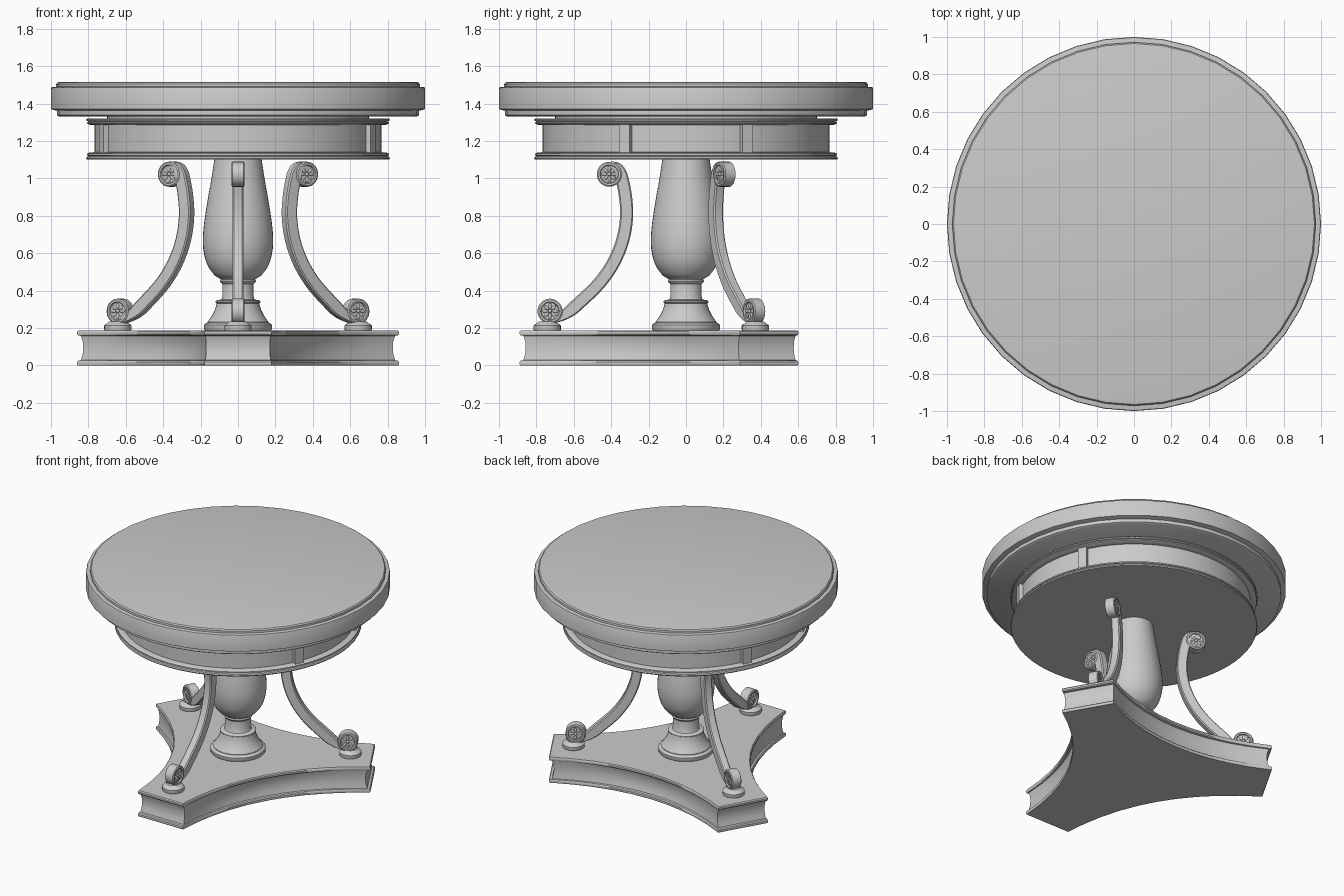
import bpy, bmesh, math
from math import sin, cos, pi, radians
from mathutils import Matrix, Vector

if "Cube" in bpy.data.objects:
    bpy.data.objects.remove(bpy.data.objects["Cube"])


def finish(name, bm, angle=35):
    bmesh.ops.remove_doubles(bm, verts=bm.verts, dist=1e-5)
    bmesh.ops.recalc_face_normals(bm, faces=bm.faces)
    me = bpy.data.meshes.new(name)
    bm.to_mesh(me)
    bm.free()
    ob = bpy.data.objects.new(name, me)
    bpy.context.collection.objects.link(ob)
    bpy.ops.object.select_all(action='DESELECT')
    ob.select_set(True)
    bpy.context.view_layer.objects.active = ob
    bpy.ops.object.shade_smooth_by_angle(angle=radians(angle))
    return ob


def loft(bm, rings):
    """Skin closed rings of equal length and cap both ends."""
    vs = [[bm.verts.new(p) for p in r] for r in rings]
    n = len(vs[0])
    for a, b in zip(vs, vs[1:]):
        for i in range(n):
            bm.faces.new((a[i], a[(i + 1) % n], b[(i + 1) % n], b[i]))
    bm.faces.new(vs[0][::-1])
    bm.faces.new(vs[-1])


def lathe(bm, profile, n, mat=Matrix()):
    loft(bm, [[mat @ Vector((r * cos(2 * pi * i / n), r * sin(2 * pi * i / n), z))
               for i in range(n)] for r, z in profile])


def spline(pts, steps=4):
    """Catmull-Rom through 2D points."""
    p = [Vector(q) for q in pts]
    p = [2 * p[0] - p[1]] + p + [2 * p[-1] - p[-2]]
    out = []
    for a, b, c, d in zip(p, p[1:], p[2:], p[3:]):
        for k in range(steps):
            t = k / steps
            out.append(0.5 * (2 * b + (c - a) * t + (2 * a - 5 * b + 4 * c - d) * t * t
                              + (3 * b - a - 3 * c + d) * t ** 3))
    return out + [p[-2]]


# Round table top
bm = bmesh.new()
lathe(bm, [(.955, 1.33), (.968, 1.338), (.968, 1.362), (.985, 1.366), (1, 1.37), (1, 1.48),
           (.997, 1.487), (.972, 1.49), (.972, 1.505), (.965, 1.513), (.955, 1.515)], 40)
finish("table_top", bm)

# Apron drum with double mouldings and a thin neck up to the top
bm = bmesh.new()
lathe(bm, [(.808, 1.1), (.812, 1.107), (.808, 1.115), (.798, 1.119), (.806, 1.123), (.806, 1.132),
           (.795, 1.138), (.767, 1.14), (.767, 1.285), (.795, 1.287), (.806, 1.293), (.806, 1.3),
           (.798, 1.304), (.81, 1.308), (.812, 1.315), (.806, 1.321), (.7, 1.321), (.7, 1.332)], 64)
finish("apron", bm)

# Upright dividers on the apron
bm = bmesh.new()
for ang in (-24.5, 24.5, 155.5, 203):
    m = (Matrix.Rotation(radians(ang), 4, 'Z') @ Matrix.Translation((.772, 0, 1.212))
         @ Matrix.Diagonal((.044, .062, .15, 1)))
    bmesh.ops.create_cube(bm, size=1, matrix=m)
finish("apron_dividers", bm)

# Turned central column
bm = bmesh.new()
foot = [(.175, .185), (.182, .195), (.182, .215), (.175, .224), (.163, .228)]
cove = spline([(.163, .232), (.14, .265), (.123, .3), (.114, .332)], 3)
neck = [(.12, .336), (.12, .344), (.112, .349), (.09, .352), (.084, .365), (.084, .435),
        (.092, .442), (.097, .45), (.092, .458)]
vase = spline([(.094, .462), (.128, .485), (.165, .54), (.184, .61), (.188, .68), (.18, .77),
               (.163, .88), (.142, 1.0), (.126, 1.105)])
lathe(bm, foot + [tuple(p) for p in cove] + neck + [tuple(p) for p in vase], 40)
finish("column", bm)


# Three-pointed base with concave sides and blunt ends
def outline(z, inset):
    end, half, mid = .89 - inset, .18 - .3 * inset, .43 - inset
    chord, length = half * .866 + end * .5, end * .866 - half * .5
    ring = []
    for k in range(3):
        a = radians(-30 + 120 * k)
        n, t = Vector((cos(a), sin(a), 0)), Vector((-sin(a), cos(a), 0))
        for i in range(11):
            s = i / 5 - 1
            ring.append(n * (chord - (chord - mid) * (1 - s * s)) + t * s * length + Vector((0, 0, z)))
    return ring


bm = bmesh.new()
loft(bm, [outline(z, i) for z, i in
          [(0, .004), (.006, 0), (.018, 0), (.025, .006), (.028, .02), (.06, .03), (.095, .033),
           (.13, .03), (.158, .02), (.161, .006), (.168, 0), (.18, 0), (.187, .006)]])
finish("base", bm, 30)

# Scroll legs: bowed band, two scroll discs with rosettes, and a foot pad
PATH = [(.405, 1.072), (.362, 1.05), (.338, .98), (.322, .89), (.318, .79), (.338, .67),
        (.387, .55), (.463, .44), (.565, .34), (.635, .28), (.7, .245)]
SCROLL = [(.01, -.026), (.046, -.026), (.05, -.035), (.06, -.035), (.067, -.03)]
SCROLL += [(r, -z) for r, z in SCROLL[::-1]]


def leg(name, ang):
    turn = Matrix.Rotation(radians(ang), 4, 'Z')
    bm = bmesh.new()
    pts, rings = spline(PATH), []
    for i, p in enumerate(pts):
        t = (pts[min(i + 1, len(pts) - 1)] - pts[max(i - 1, 0)]).normalized()
        n = Vector((-t.y, t.x))
        w = .02 + .015 * min(1, i / 6, (len(pts) - 1 - i) / 6)
        ring = []
        for u, v in [(1, .75), (.8, 1), (-.8, 1), (-1, .75), (-1, -.75), (-.8, -1), (.8, -1), (1, -.75)]:
            q = p + n * u * w
            ring.append(turn @ Vector((q.x, v * .029, q.y)))
        rings.append(ring)
    loft(bm, rings)
    for r, z in ((.41, 1.022), (.727, .29)):
        hub = turn @ Matrix.Translation((r, 0, z)) @ Matrix.Rotation(pi / 2, 4, 'X')
        lathe(bm, SCROLL, 28, hub)
        for side in (-1, 1):
            face = hub @ Matrix.Translation((0, 0, side * .026))
            bmesh.ops.create_uvsphere(bm, u_segments=10, v_segments=6, radius=1,
                                      matrix=face @ Matrix.Diagonal((.01, .01, .009, 1)))
            for k in range(8):
                petal = (face @ Matrix.Rotation(k * pi / 4, 4, 'Z') @ Matrix.Translation((.027, 0, 0))
                         @ Matrix.Diagonal((.018, .008, .006, 1)))
                bmesh.ops.create_uvsphere(bm, u_segments=8, v_segments=6, radius=1, matrix=petal)
    lathe(bm, [(.07, .185), (.073, .192), (.073, .212), (.068, .219), (.06, .222), (.045, .235)], 24,
          turn @ Matrix.Translation((.742, 0, 0)))
    finish(name, bm)


for name, ang in (("front_leg", -90), ("right_leg", 30), ("left_leg", 150)):
    leg(name, ang)
